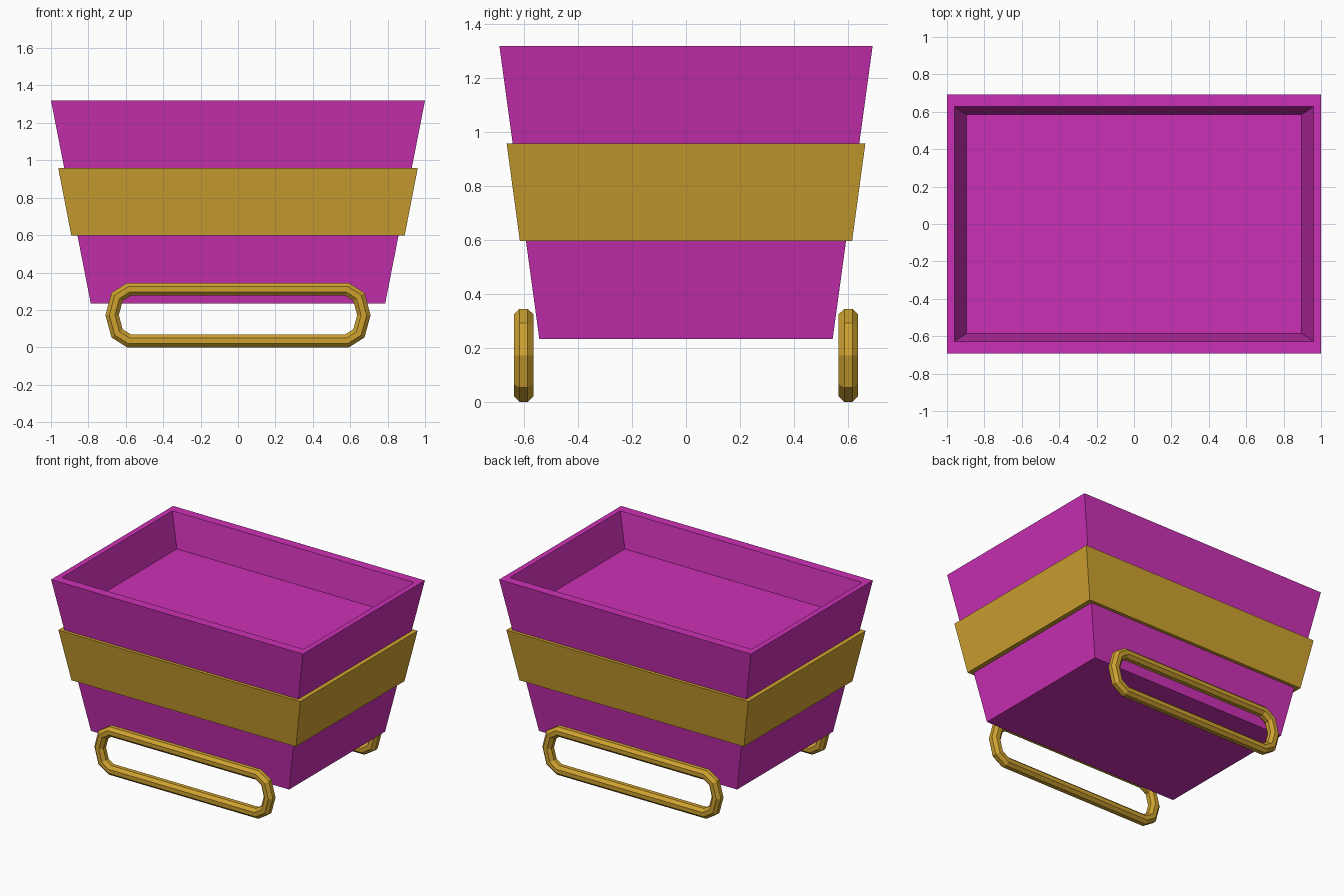
import bpy, bmesh, math
from mathutils import Vector

if "Cube" in bpy.data.objects:
    bpy.data.objects.remove(bpy.data.objects["Cube"])


def material(name, rgb):
    m = bpy.data.materials.new(name)
    m.diffuse_color = (*rgb, 1)
    m.use_nodes = True
    m.node_tree.nodes["Principled BSDF"].inputs["Base Color"].default_value = m.diffuse_color
    return m


purple = material("purple", (0.60, 0.03, 0.46))
gold = material("gold", (0.62, 0.36, 0.03))


def make_object(name, bm, mat):
    bmesh.ops.recalc_face_normals(bm, faces=bm.faces)
    me = bpy.data.meshes.new(name)
    bm.to_mesh(me)
    bm.free()
    me.materials.append(mat)
    ob = bpy.data.objects.new(name, me)
    bpy.context.collection.objects.link(ob)
    return ob


def bridge(bm, a, b):
    n = len(a)
    for i in range(n):
        bm.faces.new((a[i], a[(i + 1) % n], b[(i + 1) % n], b[i]))


def rect_loft(name, levels, mat, caps=False):
    """Loft through rectangles given as (half x, half y, z)."""
    bm = bmesh.new()
    rings = [[bm.verts.new((sx * x, sy * y, z))
              for sx, sy in ((-1, -1), (1, -1), (1, 1), (-1, 1))]
             for x, y, z in levels]
    for a, b in zip(rings, rings[1:]):
        bridge(bm, a, b)
    if caps:
        bm.faces.new(rings[0])
        bm.faces.new(rings[-1])
    else:
        bridge(bm, rings[-1], rings[0])
    return make_object(name, bm, mat)


# Tapered tub: outer wall, rim, recessed floor
rect_loft("tub", [(0.787, 0.544, 0.234), (1.0, 0.692, 1.32),
                  (0.96, 0.627, 1.32), (0.895, 0.585, 1.08)], purple, caps=True)

# Raised band around the tub
rect_loft("band", [(0.857, 0.593, 0.597), (0.891, 0.616, 0.597),
                   (0.961, 0.665, 0.958), (0.927, 0.642, 0.958)], gold)


def handle(name, y):
    """Octagonal tube swept with mitred corners round a stretched loop."""
    path = []
    for side, start in ((1, -90), (-1, 90)):
        for k in range(5):
            t = math.radians(start + 45 * k)
            path.append(Vector((side * 0.583 + 0.09 * math.cos(t),
                                0.1725 + 0.138 * math.sin(t))))
    bm = bmesh.new()
    rings = []
    n = len(path)
    for i, p in enumerate(path):
        d0 = (p - path[i - 1]).normalized()
        d1 = (path[(i + 1) % n] - p).normalized()
        t = (d0 + d1).normalized()
        out = Vector((t.y, -t.x)) / t.dot(d0)
        ring = []
        for k in range(8):
            a = math.radians(22.5 + 45 * k)
            q = p + out * (0.0374 * math.cos(a))
            ring.append(bm.verts.new((q.x, y + 0.039 * math.sin(a), q.y)))
        rings.append(ring)
    for i in range(n):
        bridge(bm, rings[i], rings[(i + 1) % n])
    return make_object(name, bm, gold)


# Loop handles at the front and back
handle("front_handle", -0.602)
handle("back_handle", 0.602)
